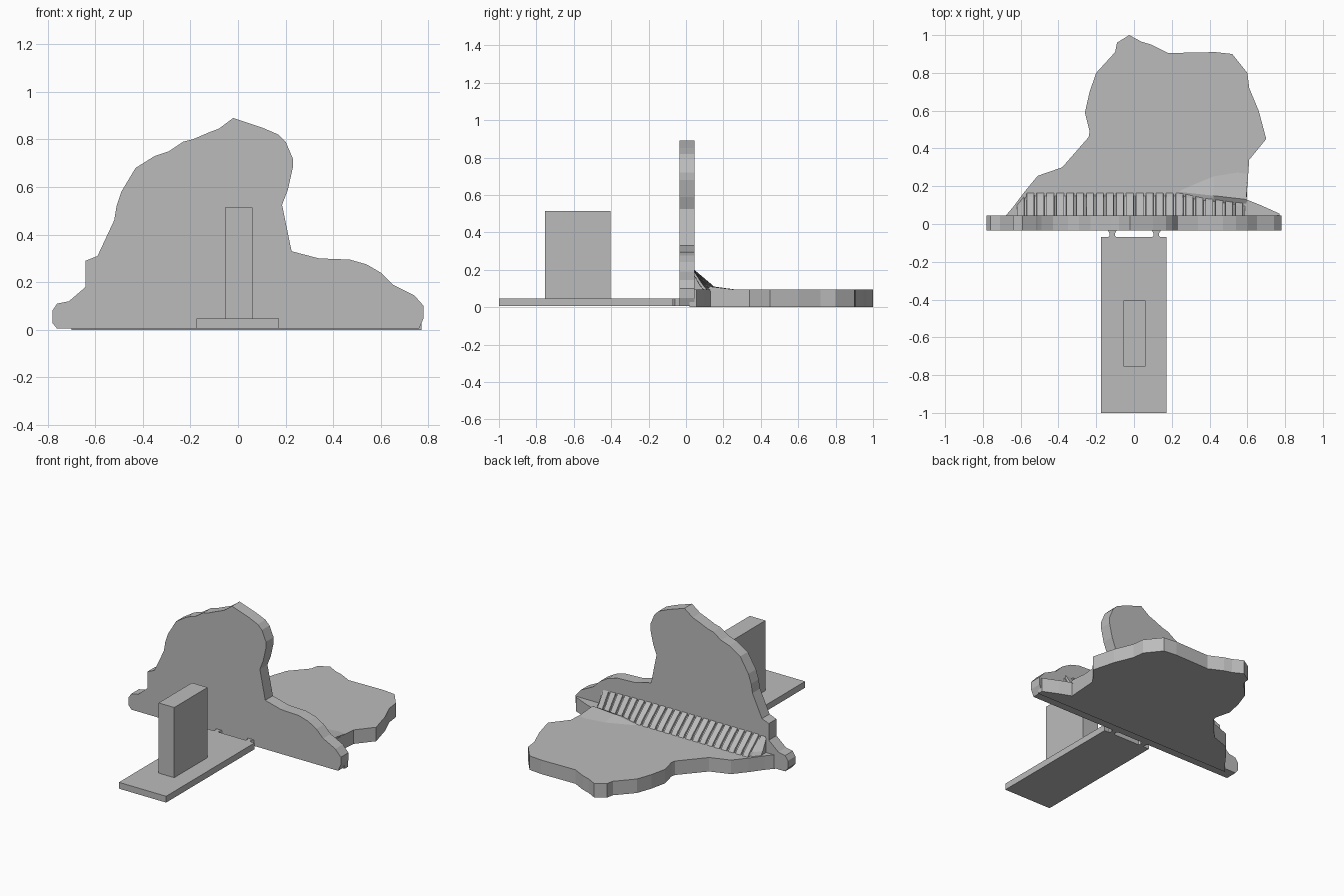
import bpy
import bmesh

# Remove the default cube only
default_cube = bpy.data.objects.get("Cube")
if default_cube:
    bpy.data.objects.remove(default_cube, do_unlink=True)

# Single grey material shared by every part
grey = bpy.data.materials.new("plain grey")
grey.use_nodes = True
grey_colour = (0.5, 0.5, 0.5, 1)
grey.diffuse_color = grey_colour
grey.node_tree.nodes["Principled BSDF"].inputs["Base Color"].default_value = grey_colour


def finish(name, bm):
    """Turn a bmesh into a named, coloured object."""
    bmesh.ops.recalc_face_normals(bm, faces=bm.faces)
    mesh = bpy.data.meshes.new(name)
    bm.to_mesh(mesh)
    bm.free()
    mesh.materials.append(grey)
    part = bpy.data.objects.new(name, mesh)
    bpy.context.collection.objects.link(part)
    return part


def loft(name, rings):
    """Skin a row of equal-length closed rings and cap both ends."""
    bm = bmesh.new()
    rows = [[bm.verts.new(point) for point in ring] for ring in rings]
    count = len(rows[0])
    for first, second in zip(rows, rows[1:]):
        for i in range(count):
            j = (i + 1) % count
            bm.faces.new((first[i], first[j], second[j], second[i]))
    bm.faces.new(rows[0])
    bm.faces.new(rows[-1])
    return finish(name, bm)


def upright_slab(name, outline, front, back):
    return loft(name, [[(x, y, z) for x, z in outline] for y in (front, back)])


def flat_slab(name, outline, bottom, top):
    return loft(name, [[(x, y, z) for x, y in outline] for z in (bottom, top)])


def block(name, left, right, front, back, bottom, top):
    corners = [(left, front), (right, front), (right, back), (left, back)]
    return flat_slab(name, corners, bottom, top)


# Upright slab with a craggy silhouette
wall_outline = [
    (-.76, .005), (-.78, .03), (-.78, .08), (-.76, .11), (-.71, .12),
    (-.64, .18), (-.64, .29), (-.59, .31), (-.52, .46), (-.51, .52),
    (-.49, .58), (-.43, .68), (-.35, .73), (-.29, .75), (-.23, .79),
    (-.19, .8), (-.12, .83), (-.08, .845), (-.02, .89), (.1, .85),
    (.17, .82), (.2, .79), (.23, .72), (.23, .68), (.21, .59),
    (.185, .525), (.225, .33), (.34, .3), (.47, .295), (.54, .275),
    (.6, .24), (.65, .19), (.74, .145), (.78, .1), (.78, .05),
    (.76, .005),
]
upright_slab("upright_slab", wall_outline, -.035, .045)

# Matching slab lying on the ground behind it
floor_outline = [
    (-.7, .02), (-.64, .09), (-.58, .17), (-.51, .255), (-.38, .3),
    (-.24, .46), (-.235, .49), (-.26, .59), (-.235, .7), (-.2, .8),
    (-.1, .91), (-.09, .96), (-.025, 1), (.04, .965), (.09, .95),
    (.18, .905), (.43, .91), (.52, .9), (.6, .8), (.61, .72),
    (.66, .6), (.7, .45), (.61, .34), (.595, .13), (.67, .1),
    (.77, .055), (.77, .02),
]
flat_slab("ground_slab", floor_outline, 0, .093)


# Ribbed ramp filling the corner between the slabs
def ramp_depth(x):
    if x < -.57:
        return .17 + (x + .57) * 1.2
    return .175 - max(0, x - .25) * .16


start, end, rib_count = -.62, .59, 23
pitch = (end - start) / rib_count
ramp_rings = []
for rib in range(rib_count):
    for along, cut in ((0, 0), (.72, 0), (.76, .016), (.96, .016)):
        x = start + (rib + along) * pitch
        depth = ramp_depth(x) - cut
        height = .212 - cut
        ramp_rings.append([(x, .03, .08), (x, .03, height),
                           (x, depth - .03, .115), (x, depth, .08)])
loft("ribbed_ramp", ramp_rings)

# Shallow rise on the ground slab beside the ramp
loft("shallow_rise", [
    [(.24, .1, .085), (.24, .17, .094), (.24, .2, .085)],
    [(.42, .1, .085), (.42, .15, .11), (.42, .3, .085)],
    [(.595, .1, .085), (.595, .13, .11), (.605, .33, .085)],
])

# Long foot plate and the post standing on it
block("foot_plate", -.175, .172, -1, -.07, .005, .047)
block("post", -.055, .06, -.755, -.405, .04, .513)

# Two small waisted tabs joining the plate to the upright slab
for side, centre in (("right", -.115), ("left", .118)):
    widths = ((-.075, .025), (-.06, .014), (-.05, .014), (-.03, .026))
    tab = [(centre - w, y) for y, w in widths]
    tab += [(centre + w, y) for y, w in reversed(widths)]
    flat_slab(side + "_tab", tab, .005, .045)
